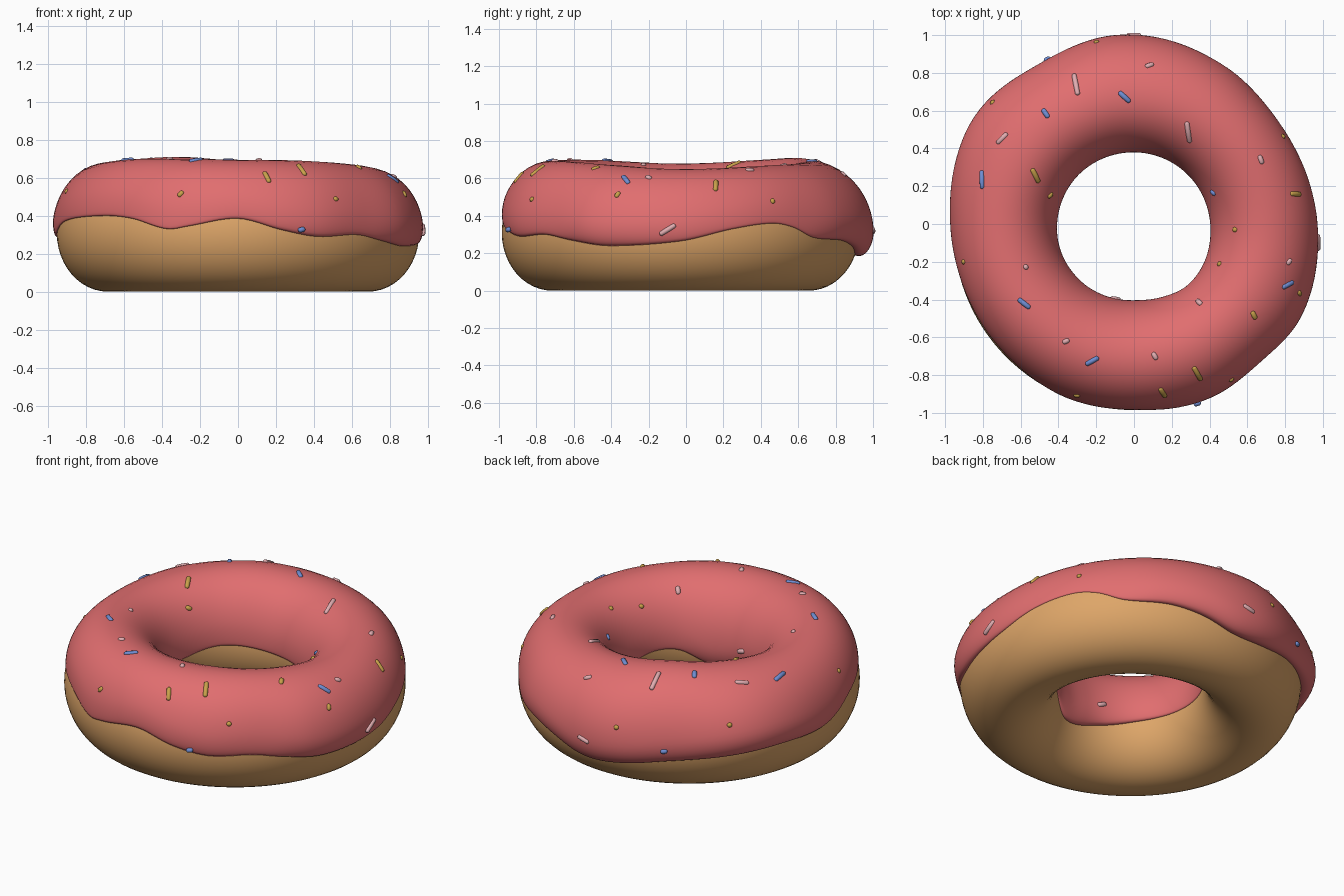
import bpy, bmesh, math
from mathutils import Vector, Matrix

if "Cube" in bpy.data.objects:
    bpy.data.objects.remove(bpy.data.objects["Cube"])

R, RW, RH, ZC, YC = 0.685, 0.27, 0.31, 0.31, -0.03   # ring radius, tube half width/height, centre


def material(name, rgb):
    m = bpy.data.materials.new(name)
    m.diffuse_color = (*rgb, 1)
    m.use_nodes = True
    m.node_tree.nodes["Principled BSDF"].inputs["Base Color"].default_value = m.diffuse_color
    return m


DOUGH = material("baked dough", (0.73, 0.38, 0.14))
ICING = material("pink icing", (0.75, 0.155, 0.16))
YELLOW = material("yellow sprinkle", (0.58, 0.36, 0.07))
WHITE = material("pale sprinkle", (0.75, 0.42, 0.44))
BLUE = material("blue sprinkle", (0.16, 0.27, 0.65))


def periodic(keys):
    """Smooth closed curve through (degrees, value) keys."""
    n = len(keys)

    def f(a):
        a %= 360
        if a < keys[0][0]:
            a += 360
        i = max(k for k in range(n) if keys[k][0] <= a)
        pts = []
        for k in range(i - 1, i + 3):
            pts.append((keys[k % n][0] + 360 * (k // n), keys[k % n][1]))
        (x0, y0), (x1, y1), (x2, y2), (x3, y3) = pts
        t, h = (a - x1) / (x2 - x1), x2 - x1
        m1, m2 = h * (y2 - y0) / (x2 - x0), h * (y3 - y1) / (x3 - x1)
        return ((2*t**3 - 3*t*t + 1) * y1 + (t**3 - 2*t*t + t) * m1
                + (3*t*t - 2*t**3) * y2 + (t**3 - t*t) * m2)
    return f


# icing rules by angle: outer rim height, inner rim height, thickness outside / top / inside
rim_out = periodic([(0, .265), (17, .33), (31, .36), (39, .34), (48, .285), (64, .27), (75, .24),
                    (88, .19), (102, .2), (118, .24), (135, .265), (155, .285), (178, .29),
                    (196, .37), (221, .4), (234, .385), (247, .33), (254, .345), (270, .385),
                    (284, .325), (296, .29), (311, .3), (322, .27), (336, .24)])
rim_in = periodic([(10, .25), (45, .28), (90, .31), (135, .34), (168, .31), (223, .29),
                   (252, .25), (287, .2), (313, .29), (335, .3)])
thick_out = periodic([(0, .022), (21, .012), (43, .012), (60, .04), (95, .08), (120, .06),
                      (140, .09), (151, .085), (177, .026), (200, .012), (222, .01), (246, .01),
                      (273, .018), (295, .03), (314, .02), (331, .046)])
thick_top = periodic([(0, .03), (45, .05), (90, .07), (115, .09), (140, .08), (180, .06),
                      (225, .08), (270, .075), (300, .07), (330, .05)])
thick_in = periodic([(0, .012), (90, .01), (180, .012), (225, .03), (270, .042), (292, .03),
                     (315, .01)])


def tube(a, p, t=0.0):
    """Point on the dough ring at angle a, section angle p (degrees), offset by t."""
    a, p = math.radians(a), math.radians(p)
    r = R + (RW + t) * math.cos(p)
    return Vector((r * math.cos(a), r * math.sin(a) + YC, ZC + (RH + t) * math.sin(p)))


def icing_thickness(a, p):
    s = math.sin(math.radians(p))
    w = max(s, 0) ** 2
    side = thick_out(a) if p < 90 else thick_in(a)
    return max(side * (1 - w) + thick_top(a) * w, 0.008)


def rim_angle(z):
    return math.degrees(math.asin(max(-1, min(1, (z - ZC) / RH))))


def grid_object(name, rows, mat, close_section):
    """Skin a closed loop of section rows."""
    bm = bmesh.new()
    vs = [[bm.verts.new(c) for c in row] for row in rows]
    n, m = len(vs), len(vs[0])
    for i in range(n):
        for j in range(m if close_section else m - 1):
            k = (i + 1) % n
            bm.faces.new((vs[i][j], vs[k][j], vs[k][(j + 1) % m], vs[i][(j + 1) % m]))
    return finish(name, bm, mat)


def finish(name, bm, mat):
    bmesh.ops.recalc_face_normals(bm, faces=bm.faces)
    for f in bm.faces:
        f.smooth = True
    me = bpy.data.meshes.new(name)
    bm.to_mesh(me)
    bm.free()
    me.materials.append(mat)
    ob = bpy.data.objects.new(name, me)
    bpy.context.collection.objects.link(ob)
    return ob


# dough ring
grid_object("dough", [[tube(a * 3, p * 7.5) for p in range(48)] for a in range(120)], DOUGH, True)

# icing shell, rounded off into the dough at both rims
rows = []
for i in range(180):
    a = i * 2
    p0, p1 = rim_angle(rim_out(a)), 180 - rim_angle(rim_in(a))
    row = [tube(a, p0 + 2, -0.02)]
    for j in range(41):
        u = j / 40
        u = u - 0.11 * math.sin(2 * math.pi * u)      # finer near the rims
        p = p0 + (p1 - p0) * u
        d = max(0, min(p - p0, p1 - p, 24)) / 24
        row.append(tube(a, p, icing_thickness(a, p) * math.sqrt(max(0, 1 - (1 - d) ** 2))))
    row.append(tube(a, p1 - 2, -0.02))
    rows.append(row)
grid_object("icing", rows, ICING, False)


def icing_point(a, p):
    return tube(a, p, icing_thickness(a, p))


def sprinkle(name, a, p, length, mat, heading=None, tilt=0):
    """Rod half sunk in the icing; heading is seen from above, tilt is from level."""
    c = icing_point(a, p)
    du = (icing_point(a + 1, p) - c).normalized()
    dv = (icing_point(a, p + 1) - c).normalized()
    n = du.cross(dv).normalized()
    if heading is not None:
        h = math.radians(heading)
        d = Vector((math.cos(h), math.sin(h), 0))
    else:
        d = du * math.cos(math.radians(tilt)) + dv * math.sin(math.radians(tilt))
    d = (d - n * d.dot(n)).normalized()
    rot = Matrix((n.cross(d), n, d)).transposed().to_4x4()
    rot = Matrix.Translation(c - n * 0.004) @ rot
    bm = bmesh.new()
    bmesh.ops.create_uvsphere(bm, u_segments=10, v_segments=8, radius=0.014)
    for v in bm.verts:
        if abs(v.co.z) > 1e-4:
            v.co.z += math.copysign(max(length / 2 - 0.014, 0), v.co.z)
    bm.transform(rot)
    finish(name, bm, mat)


# sprinkles seen from above: x, y, length, heading
top = {
    YELLOW: [(-.53, .26, .09, -60), (-.45, .155, .04, 20), (.86, .16, .08, 5), (.53, -.03, .03, 0),
             (.45, -.21, .03, 20), (.63, -.48, .05, -60), (.33, -.78, .1, -62), (-.9, -.2, .03, 30),
             (-.19, .92, .03, 0)],
    WHITE: [(-.3, .72, .13, -77), (.08, .82, .05, 30), (.29, .49, .12, -86), (.67, .34, .05, -70),
            (-.68, .44, .08, 40), (-.58, -.23, .03, -60), (.35, -.42, .05, -50),
            (.82, -.2, .04, 40), (-.36, -.62, .04, 25), (.11, -.7, .045, -60)],
    BLUE: [(-.05, .67, .08, -42), (-.46, .575, .06, -55), (-.79, .23, .1, -84),
           (-.58, -.42, .08, -38), (-.22, -.72, .08, 30), (.81, -.32, .08, 15)],
}
for mat, items in top.items():
    for k, (x, y, length, head) in enumerate(items):
        a = math.degrees(math.atan2(y - YC, x))
        r = math.hypot(x, y - YC)
        p = math.degrees(math.acos(max(-1, min(1, (r - R) / (RW + 0.03)))))
        sprinkle(f"{mat.name} top {k + 1}", a, p, length, mat, heading=head)

# sprinkles on the outer wall: angle, height, length, tilt
side = [(YELLOW, 280, .57, .08, 105), (YELLOW, 251, .505, .04, 50), (YELLOW, 339, .5, .04, 70),
        (YELLOW, 32, .48, .03, 90), (YELLOW, 303, .48, .03, 0), (YELLOW, 138, .45, .03, 0),
        (BLUE, 290, .335, .04, 10), (BLUE, 117, .33, .04, 10), (WHITE, 356, .335, .1, 32),
        (WHITE, 90, .33, .08, -15)]
for k, (mat, a, z, length, tilt) in enumerate(side):
    sprinkle(f"{mat.name} side {k + 1}", a, rim_angle(z - 0.01), length, mat, tilt=tilt)

# sprinkles inside the hole
sprinkle("pale sprinkle inner 1", 255, 172, 0.06, WHITE, tilt=20)
sprinkle("blue sprinkle inner 1", 25, 140, 0.04, BLUE, tilt=40)
